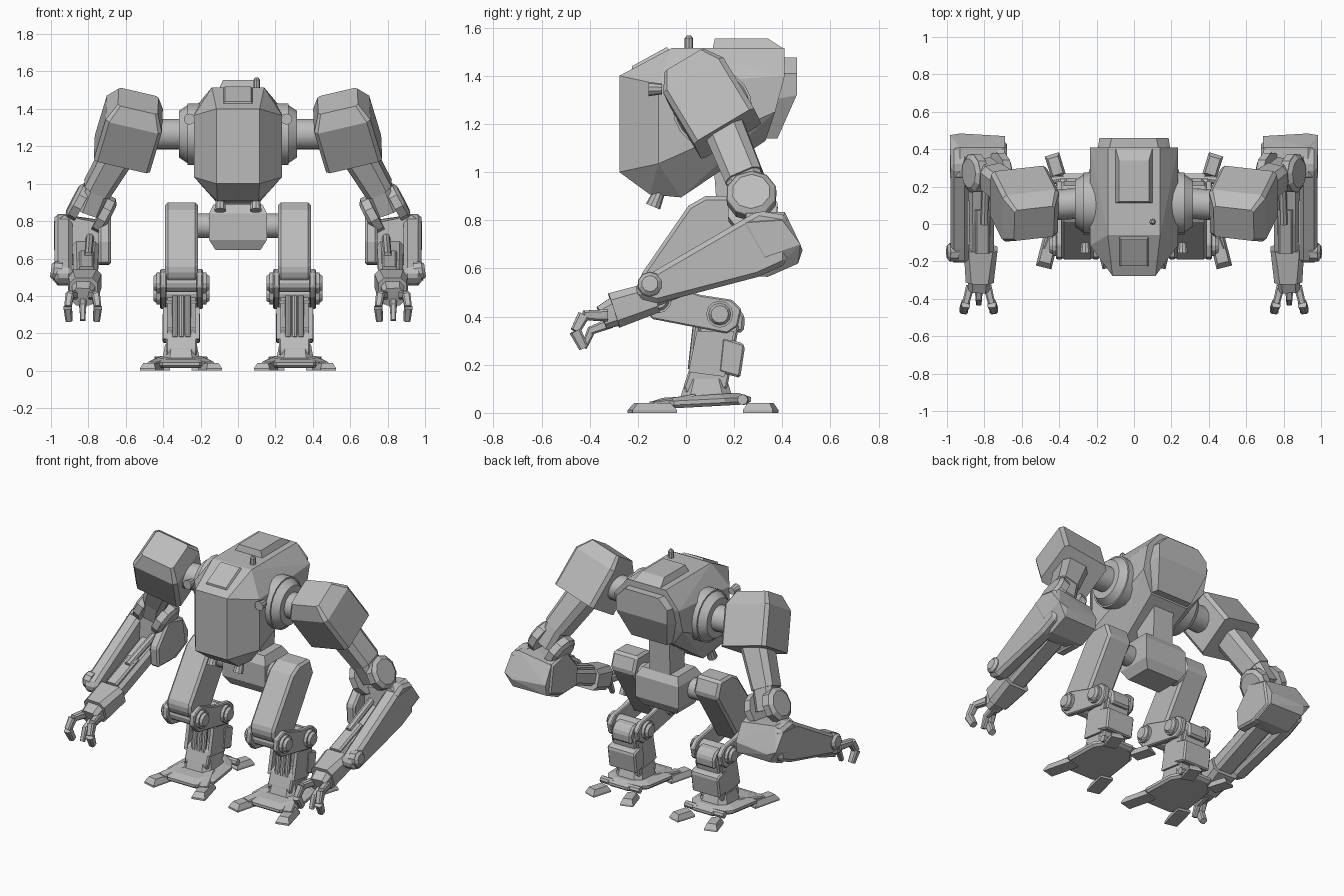
import bpy, bmesh, math
from mathutils import Vector, Matrix

cube = bpy.data.objects.get("Cube")
if cube:
    bpy.data.objects.remove(cube, do_unlink=True)

grey = bpy.data.materials.new("armour grey")
grey.use_nodes = True
grey.diffuse_color = (0.5, 0.5, 0.5, 1)
grey.node_tree.nodes["Principled BSDF"].inputs["Base Color"].default_value = (0.5, 0.5, 0.5, 1)


def finish(name, bm, mirror=False, bevel=0):
    bmesh.ops.recalc_face_normals(bm, faces=bm.faces[:])
    mesh = bpy.data.meshes.new(name)
    bm.to_mesh(mesh)
    bm.free()
    mesh.materials.append(grey)
    ob = bpy.data.objects.new(name, mesh)
    bpy.context.scene.collection.objects.link(ob)
    if bevel:
        mod = ob.modifiers.new("chamfer", 'BEVEL')
        mod.width, mod.segments = bevel, 1
    if mirror:
        ob.modifiers.new("mirror", 'MIRROR').use_mirror_merge = False
    return ob


def hull(name, pts, mirror=False):
    bm = bmesh.new()
    for p in pts:
        bm.verts.new(p)
    bmesh.ops.convex_hull(bm, input=bm.verts[:])
    loose = [v for v in bm.verts if not v.link_faces]
    bmesh.ops.delete(bm, geom=loose, context='VERTS')
    bmesh.ops.dissolve_limit(bm, angle_limit=0.02, verts=bm.verts[:], edges=bm.edges[:])
    return finish(name, bm, mirror)


def both(pts):
    return [(s * x, y, z) for x, y, z in pts for s in (1, -1)]


def slab(name, profile, x0, x1, mirror=False, bevel=0):
    """Side profile (y, z) extruded between x0 and x1."""
    bm = bmesh.new()
    face = bm.faces.new([bm.verts.new((x0, y, z)) for y, z in profile])
    ext = bmesh.ops.extrude_face_region(bm, geom=[face])
    verts = [g for g in ext["geom"] if isinstance(g, bmesh.types.BMVert)]
    bmesh.ops.translate(bm, vec=(x1 - x0, 0, 0), verts=verts)
    return finish(name, bm, mirror, bevel)


def beam(name, a, b, size_a, size_b=None, side=(1, 0, 0), cut=0.2):
    """Mirrored chamfered bar from a to b; sizes are width and depth at each end."""
    a, b = Vector(a), Vector(b)
    t = (b - a).normalized()
    u = Vector(side)
    u = (u - t * u.dot(t)).normalized()
    v = t.cross(u)
    pts = []
    for p, (w, d) in ((a, size_a), (b, size_b or size_a)):
        c = cut * min(w, d)
        for i, j in ((w / 2 - c, d / 2), (w / 2, d / 2 - c)):
            pts += [p + u * i * s + v * j * r for s in (1, -1) for r in (1, -1)]
    return hull(name, pts, True)


def rod(name, a, b, r, r2=None, n=12, mirror=True):
    a, b = Vector(a), Vector(b)
    bm = bmesh.new()
    rot = (b - a).to_track_quat('Z', 'Y').to_matrix().to_4x4()
    bmesh.ops.create_cone(bm, cap_ends=True, segments=n, radius1=r,
                          radius2=r if r2 is None else r2, depth=(b - a).length,
                          matrix=Matrix.Translation((a + b) / 2) @ rot)
    ob = finish(name, bm, mirror)
    if n >= 16:
        for p in ob.data.polygons:
            p.use_smooth = len(p.vertices) == 4
    return ob


# torso
hull("torso", both([(.115, -.277, 1), (.115, -.277, 1.4), (.235, -.115, 1.365), (.235, -.115, 1.035),
                    (.14, -.06, 1.515), (.14, .41, 1.515), (.235, .41, 1.4), (.235, .37, 1.25),
                    (.11, -.15, .907), (.11, -.02, .895), (.14, .33, 1.13)]))
hull("back_plate", both([(.12, .46, 1.475), (.185, .46, 1.41), (.185, .46, 1.32), (.13, .38, 1.14),
                         (.14, .36, 1.475), (.2, .36, 1.41), (.2, .36, 1.3), (.14, .31, 1.14)]))
hull("roof_hatch", both([(.1, .11, 1.51), (.1, .41, 1.51), (.08, .12, 1.555), (.08, .34, 1.555)]))
hull("front_hatch", both([(.08, -.225, 1.42), (.08, -.065, 1.505), (.07, -.225, 1.44), (.07, -.08, 1.519)]))
rod("antenna", (.1, .012, 1.5), (.1, .012, 1.555), .018, n=8, mirror=False)
rod("antenna_tip", (.1, .012, 1.555), (.1, .012, 1.568), .018, .008, n=8, mirror=False)
rod("upper_lamps", (.26, -.1, 1.345), (.26, -.155, 1.345), .022, .03, n=10)
rod("lower_lamps", (.095, -.11, .92), (.095, -.137, .857), .024, .032, n=10)

# neck and pelvis
slab("neck", [(.11, 1.1), (.13, .82), (.27, .82), (.28, 1.12)], -.075, .075)
hull("pelvis", both([(x, y, z) for x, z, y0, y1 in ((.155, .7, .06, .3), (.155, .84, .06, .3),
                     (.12, .645, .09, .27), (.13, .89, .09, .27)) for y in (y0, y1)]))
rod("hip_axles", (.14, .14, .775), (.24, .14, .775), .065, n=16)

# shoulders
rod("shoulder_rings", (.2, .11, 1.265), (.27, .11, 1.265), .165, n=20)
rod("shoulder_hubs", (.27, .11, 1.265), (.315, .11, 1.265), .155, .125, n=20)
rod("shoulder_axles", (.3, .11, 1.265), (.46, .1, 1.265), .082, n=16)
out = (.95, -.16, .31)
centre = Vector((.577, .09, 1.297))
up = Vector((-.25, -.5, .83)).normalized()
beam("shoulder_blocks", centre + up * .09, centre - up * .165, (.31, .29), side=out, cut=.07)
beam("shoulder_caps", centre + up * .175, centre + up * .09, (.22, .19), (.31, .29), side=out, cut=.07)

# upper arms and elbows
beam("upper_arms", (.62, .15, 1.2), (.755, .245, .97), (.18, .17), (.15, .16), side=out)
beam("upper_arm_ends", (.745, .238, .99), (.8, .28, .855), (.13, .15), side=out)
elbow, axis = Vector((.785, .275, .868)), Vector((.88, -.04, .46)).normalized()
for name, s in (("inner", -1), ("outer", 1)):
    rod(name + "_elbow_discs", elbow + axis * s * .05, elbow + axis * s * .095, .107, n=10)
    rod(name + "_elbow_caps", elbow + axis * s * .095, elbow + axis * s * .112, .104, .08, n=10)

# forearms
hull("forearm_rear", [(x, y, z) for x, ring in (
    (.985, [(.25, .79), (.4, .8), (.475, .7), (.33, .65)]),
    (.93, [(.25, .83), (.41, .835), (.484, .675), (.465, .62), (.34, .565), (.24, .57)]),
    (.69, [(.25, .78), (.41, .8), (.47, .69), (.46, .62), (.34, .565), (.24, .58)])) for y, z in ring], True)
slab("forearm_outer_plate", [(.3, .84), (.42, .82), (.42, .62), (.3, .565), (-.12, .455), (-.2, .475),
                             (-.21, .54), (-.13, .59)], .885, .982, True, .02)
slab("forearm_inner_plate", [(.26, .84), (.41, .8), (.44, .62), (.3, .565), (.15, .57), (.14, .7)],
     .68, .745, True, .012)
rod("wrist_discs", (.94, -.15, .53), (.985, -.15, .535), .052, n=10)
rod("wrist_caps", (.985, -.15, .535), (1.0, -.15, .537), .05, .034, n=10)
beam("hand_arms", (.815, .26, .645), (.815, -.16, .48), (.14, .1), (.13, .1))
beam("hand_arm_covers", (.81, .08, .62), (.81, -.15, .535), (.08, .05))
rod("forearm_pistons", (.79, .3, .73), (.8, 0, .615), .022, n=8)
beam("wrist_blocks", (.82, -.13, .48), (.825, -.3, .425), (.18, .13), (.15, .15))
beam("palms", (.825, -.27, .43), (.83, -.35, .395), (.13, .13), (.11, .1))

# fingers
for name, x, spread in (("inner", .785, -.035), ("outer", .875, .035)):
    path = [(x, -.33, .405), (x + spread * .7, -.425, .405), (x + spread, -.46, .34), (x + spread * .8, -.425, .27)]
    for part, a, b in zip(("base", "middle", "tip"), path, path[1:]):
        beam(name + "_finger_" + part, a, b, (.045, .05), (.038, .04))
beam("thumb_base", (.83, -.31, .375), (.83, -.4, .34), (.042, .045), (.036, .034))
beam("thumb_tip", (.83, -.39, .35), (.83, -.425, .27), (.036, .036), (.028, .026))

# thighs and knees
slab("thighs", [(.01, .86), (.08, .9), (.2, .9), (.235, .8), (-.01, .42), (-.13, .45), (-.185, .51), (-.19, .57)],
     .215, .39, True, .015)
link = [(-.19, .45), (-.14, .39), (.17, .33), (.215, .36), (.23, .43), (.19, .47), (.06, .49), (-.11, .545), (-.18, .52)]
for name, x in (("inner", .188), ("outer", .382)):
    slab(name + "_knee_plates", link, x, x + .035, True, .006)
for name, y, z in (("front", -.115, .47), ("rear", .14, .41)):
    for side, x, s in (("inner", .19, -1), ("outer", .415, 1)):
        rod(f"{name}_{side}_knee_discs", (x, y, z), (x + s * .022, y, z), .056, n=12)
        rod(f"{name}_{side}_knee_caps", (x + s * .022, y, z), (x + s * .038, y, z), .046, .036, n=12)
    rod(name + "_knee_axles", (.2, y, z), (.4, y, z), .05, n=12)

# shins
slab("shins", [(.05, .37), (.18, .43), (.22, .36), (.17, .1), (0, .08), (-.01, .11), (.02, .2), (.07, .22)],
     .22, .385, True, .008)
for name, x in (("inner", .207), ("outer", .378)):
    slab(name + "_shin_guards", [(.045, .34), (.2, .34), (.16, .15), (.01, .17)], x, x + .022, True)
for i in range(3):
    x = .268 + i * .0345
    rod(f"shin_piston_{i + 1}", (x, .05, .4), (x, .025, .18), .018, n=10)
slab("calf_panels", [(.15, .315), (.235, .29), (.245, .275), (.225, .145), (.135, .17)], .202, .403, True, .012)
slab("knee_back_panels", [(.15, .45), (.215, .44), (.245, .4), (.24, .335), (.16, .33)], .232, .373, True, .012)

# feet
cx = .305
outline = [(.1, -.15), (.17, -.05), (.15, .16), (.07, .27)]
hull("foot_plates", [(cx + s * x * k, .06 + (y - .06) * k, z + .05 * y) for x, y in outline for s in (1, -1)
                     for z, k in ((.022, .92), (.035, 1), (.052, 1), (.07, .75))], True)
beam("ankles", (cx, .085, .14), (cx, .085, .06), (.17, .17), (.2, .22))


def toe(name, x, y, angle, length, width):
    m = Matrix.Translation((cx + x, y, 0)) @ Matrix.Rotation(angle, 4, 'Z')
    w, h = width / 2, length / 2
    pts = [(s * w, t * h, z) for s in (1, -1) for t in (1, -1) for z in (0, .012)]
    pts += [(s * w * .7, t * h * .72, .042) for s in (1, -1) for t in (1, -1)]
    hull(name, [m @ Vector(p) for p in pts], True)


for side, s in (("inner", -1), ("outer", 1)):
    toe(side + "_front_toes", s * .155, -.14, s * .25, .19, .085)
    toe(side + "_rear_toes", s * .115, .31, -s * .3, .13, .08)
    beam(side + "_front_toe_links", (cx + s * .08, .03, .055), (cx + s * .15, -.14, .035), (.07, .045), (.06, .025))
    rod(side + "_heel_pivots", (cx + s * .05, .24, .055), (cx + s * .14, .235, .055), .022, n=8)
